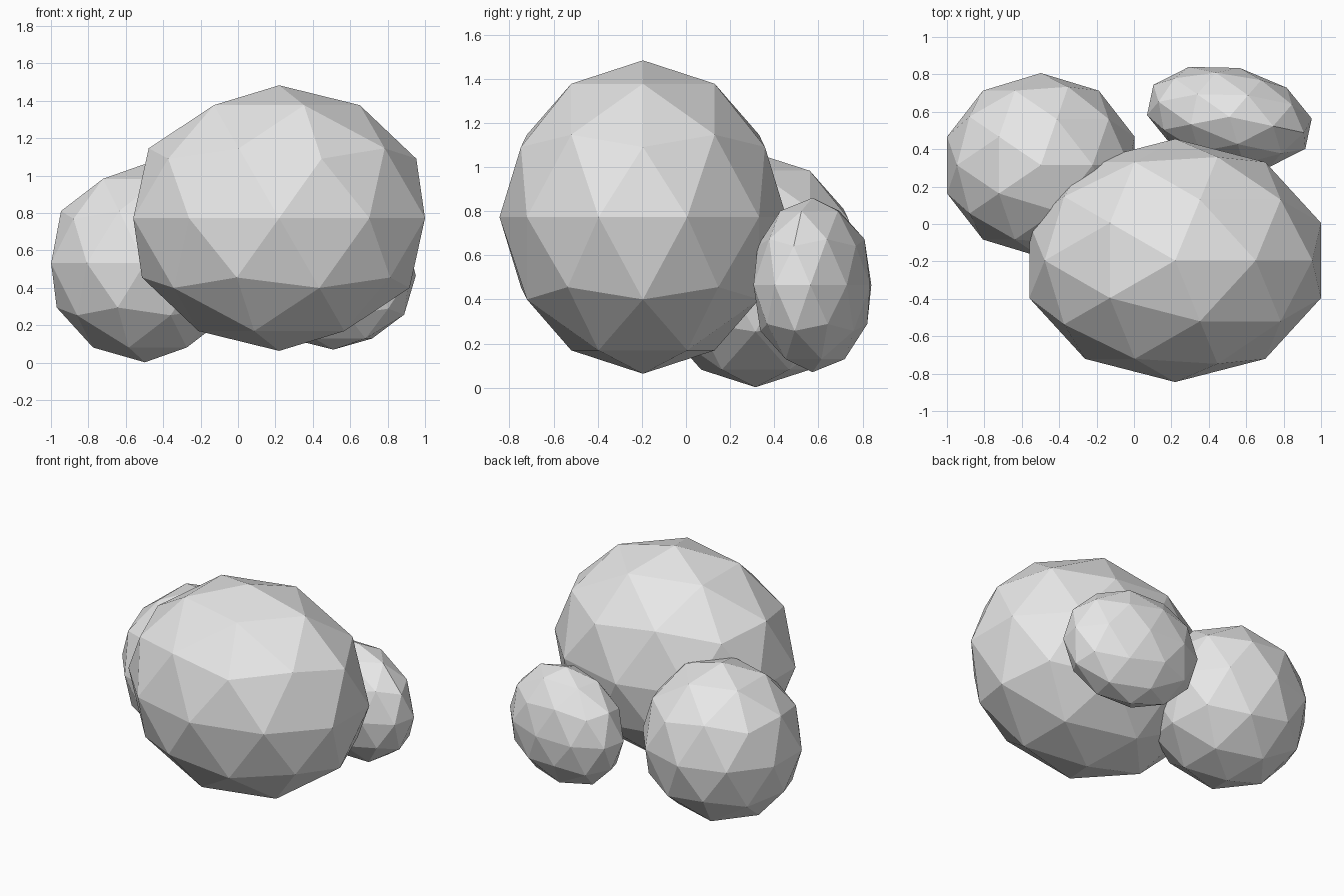
import bpy
from math import radians

cube = bpy.data.objects.get("Cube")
if cube:
    bpy.data.objects.remove(cube, do_unlink=True)

# One plain stone colour
stone = bpy.data.materials.new("light_grey_stone")
stone.use_nodes = True
colour = (0.8, 0.8, 0.8, 1.0)
stone.diffuse_color = colour
stone.node_tree.nodes["Principled BSDF"].inputs["Base Color"].default_value = colour


def boulder(name, centre, radii, turn=0.0):
    """Flat-faced low-poly boulder, stretched and turned about z."""
    bpy.ops.mesh.primitive_ico_sphere_add(subdivisions=2, radius=1.0, location=centre)
    rock = bpy.context.object
    rock.name = name
    rock.scale = radii
    rock.rotation_euler.z = radians(turn)
    rock.data.materials.append(stone)
    bpy.ops.object.shade_flat()
    return rock


# Large front boulder, medium boulder behind it, small one at the back
boulder("large_boulder", (0.22, -0.195, 0.773), (0.82, 0.65, 0.71))
boulder("medium_boulder", (-0.498, 0.315, 0.532), (0.527, 0.492, 0.53))
boulder("small_boulder", (0.51, 0.573, 0.465), (0.455, 0.267, 0.395), -12)
